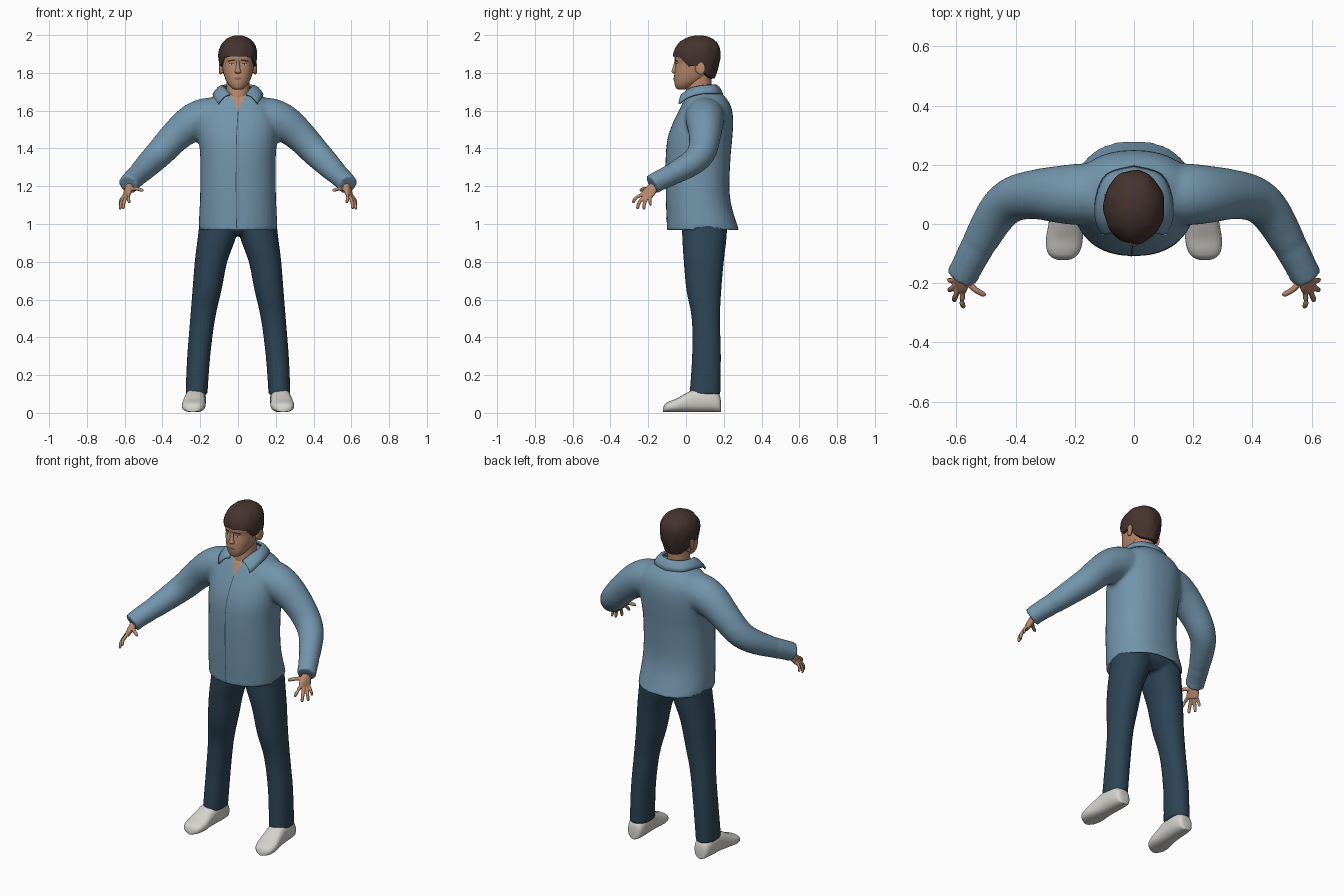
import bpy, bmesh, math
from mathutils import Vector
from mathutils.bvhtree import BVHTree

cube = bpy.data.objects.get("Cube")
if cube:
    bpy.data.objects.remove(cube, do_unlink=True)

X, Y, Z = Vector((1, 0, 0)), Vector((0, 1, 0)), Vector((0, 0, 1))


def material(name, *rgb):
    m = bpy.data.materials.new(name)
    m.use_nodes = True
    m.diffuse_color = (*rgb, 1)
    m.node_tree.nodes["Principled BSDF"].inputs["Base Color"].default_value = (*rgb, 1)
    return m


SHIRT = material("denim_blue", .17, .30, .41)
SEAM = material("seam_blue", .03, .06, .09)
PANTS = material("navy", .026, .058, .09)
SKIN = material("skin", .48, .25, .15)
LIPS = material("lip", .30, .13, .09)
HAIR = material("dark_brown", .06, .034, .028)
SHOE = material("off_white", .66, .65, .61)
EYE = material("eye_white", .6, .57, .53)


def spline(rows, k=4):
    """Catmull-Rom through rows of numbers."""
    rows = [Vector(r) for r in rows]
    out = []
    for i in range(len(rows) - 1):
        b, c = rows[i], rows[i + 1]
        a, d = rows[max(i - 1, 0)], rows[min(i + 2, len(rows) - 1)]
        for j in range(k):
            t = j / k
            out.append(.5 * (2 * b + (c - a) * t + (2 * a - 5 * b + 4 * c - d) * t ** 2
                             + (3 * b - a - 3 * c + d) * t ** 3))
    return out + [rows[-1]]


def ring(c, u, v, p=2.0, n=32):
    """Superellipse around c with half axes u and v."""
    pts = []
    for i in range(n):
        a = math.tau * i / n
        co, si = math.cos(a), math.sin(a)
        pts.append(c + u * math.copysign(abs(co) ** (2 / p), co)
                   + v * math.copysign(abs(si) ** (2 / p), si))
    return pts


def loft(bm, rings, side=1, caps=True, closed=True):
    rows = [[bm.verts.new((q.x * side, q.y, q.z)) for q in r] for r in rings]
    n = len(rows[0])
    for a, b in zip(rows, rows[1:]):
        for i in range(n if closed else n - 1):
            j = (i + 1) % n
            bm.faces.new((a[i], a[j], b[j], b[i]))
    if caps:
        bm.faces.new(rows[0])
        bm.faces.new(rows[-1])


def level_rings(rows, p=2.0):
    """Rows are z, x centre, front y, back y, half width."""
    return [ring(Vector((x, (f + b) / 2, z)), X * w, Y * (b - f) / 2, p)
            for z, x, f, b, w in spline(rows)]


def tube_rings(rows, n=20):
    """Rows are x, y, z, radius."""
    rows = spline(rows)
    out = []
    for i, r in enumerate(rows):
        d = (rows[min(i + 1, len(rows) - 1)] - rows[max(i - 1, 0)]).to_3d().normalized()
        u = d.cross(Y if abs(d.y) < .8 else X).normalized()
        out.append(ring(r.to_3d(), u * r[3], d.cross(u) * r[3], 2, n))
    return out


def finish(name, bm, mat, mirror=False, voxel=0, relax=0, thick=0):
    bmesh.ops.recalc_face_normals(bm, faces=bm.faces)
    me = bpy.data.meshes.new(name)
    bm.to_mesh(me)
    bm.free()
    me.materials.append(mat)
    me.shade_smooth()
    me.set_sharp_from_angle(angle=math.radians(55))
    ob = bpy.data.objects.new(name, me)
    bpy.context.scene.collection.objects.link(ob)
    if voxel:
        m = ob.modifiers.new("blend", 'REMESH')
        m.mode, m.voxel_size, m.use_smooth_shade = 'VOXEL', voxel, True
    if relax:
        m = ob.modifiers.new("relax", 'SMOOTH')
        m.factor, m.iterations = .5, relax
    if mirror:
        ob.modifiers.new("mirror", 'MIRROR')
    if thick:
        m = ob.modifiers.new("thickness", 'SOLIDIFY')
        m.thickness, m.offset = thick, 0
    return ob


def plate(name, mat, target, rows, lift=.003, tilt=0, mirror=False, nx=8):
    """Thin skin laid on the front of target; rows are z, x0, x1."""
    bpy.context.view_layer.update()
    tree = BVHTree.FromObject(target, bpy.context.evaluated_depsgraph_get())
    mid = sum(r[1] + r[2] for r in rows) / len(rows) / 2
    grid = []
    for z, x0, x1 in spline(rows, 6):
        line = []
        for i in range(nx + 1):
            x = x0 + (x1 - x0) * i / nx
            zz = z + tilt * (x - mid)
            hit = tree.ray_cast(Vector((x, -1, zz)), Y)[0]
            line.append(Vector((x, (hit.y if hit else 0) - lift, zz)))
        grid.append(line)
    bm = bmesh.new()
    loft(bm, grid, caps=False, closed=False)
    return finish(name, bm, mat, mirror)


# Shirt: torso and sleeves blended into one skin
bm = bmesh.new()
loft(bm, level_rings([
    (1.02, 0, -.05, .21, .17), (.985, 0, -.075, .25, .19), (.962, 0, -.10, .283, .207),
    (1.0, 0, -.102, .27, .208), (1.1, 0, -.106, .24, .203), (1.2, 0, -.108, .23, .2),
    (1.35, 0, -.108, .236, .2), (1.45, 0, -.098, .245, .208), (1.53, 0, -.072, .25, .21),
    (1.6, 0, -.038, .245, .2), (1.65, 0, -.012, .225, .17), (1.685, 0, .01, .195, .115),
    (1.71, 0, .02, .165, .075)], 2.25))
for s in (1, -1):
    loft(bm, tube_rings([
        (.1, .1, 1.565, .105), (.18, .1, 1.56, .105), (.25, .1, 1.53, .098),
        (.33, .1, 1.465, .085), (.405, .085, 1.385, .077), (.46, .04, 1.33, .07),
        (.52, -.06, 1.27, .06), (.565, -.145, 1.228, .054), (.582, -.18, 1.208, .056)]), s)
shirt = finish("shirt", bm, SHIRT, voxel=.011, relax=7)

# Open neck and front seam
plate("open_neck", SKIN, shirt, [(1.595, 0, .001), (1.64, -.02, .02), (1.69, -.045, .045)])
plate("front_seam", SEAM, shirt, [(.975, -.01, -.006), (1.2, -.012, -.008),
                                  (1.45, -.01, -.006), (1.6, -.001, .003)], .002, nx=1)

# Folded collar, from the front tip round to the nape
inner = spline([(.042, -.018, 1.685), (.066, .025, 1.715), (.08, .08, 1.728),
                (.058, .135, 1.733), (0, .155, 1.733)])
outer = spline([(.105, -.036, 1.637), (.127, .015, 1.672), (.125, .09, 1.69),
                (.09, .165, 1.69), (0, .192, 1.685)])
bm = bmesh.new()
loft(bm, [[a.lerp(b, t) + Z * .012 * math.sin(math.pi * t) for t in (0, .25, .5, .75, 1)]
          for a, b in zip(inner, outer)], caps=False, closed=False)
finish("collar", bm, SHIRT, mirror=True, thick=.012)

# Trousers
bm = bmesh.new()
for s in (1, -1):
    loft(bm, level_rings([
        (.095, .22, .018, .182, .058), (.3, .208, .032, .185, .061), (.5, .187, .03, .18, .066),
        (.65, .164, .002, .187, .077), (.8, .143, -.012, .2, .086),
        (.93, .112, -.02, .215, .101), (1.04, .1, -.02, .22, .1)], 2.2), s)
loft(bm, level_rings([(.94, 0, .02, .18, .15), (.98, 0, -.015, .215, .19),
                      (1.04, 0, -.02, .22, .19)], 2.3))
finish("trousers", bm, PANTS, voxel=.01, relax=4)

# Shoes: rows are y, x centre, half width, height
bm = bmesh.new()
loft(bm, [ring(Vector((x, y, h / 2 + .004)), X * w, Z * h / 2, 2.5) for y, x, w, h in spline([
    (.186, .222, .02, .05), (.175, .222, .042, .095), (.13, .223, .053, .125),
    (.05, .227, .055, .122), (.0, .231, .058, .1), (-.05, .235, .062, .072),
    (-.09, .238, .056, .056), (-.112, .239, .04, .042), (-.122, .239, .015, .02)])])
finish("shoes", bm, SHOE, mirror=True)

# Hands: flattened palm, four fingers and a thumb
bm = bmesh.new()
wide = Vector((-.4, -.88, .2)).normalized()
flat = wide.cross(Vector((.2, -.6, -.75))).normalized()
loft(bm, [ring(Vector(r[:3]), wide * r[3], flat * r[4], 2.3) for r in spline([
    (.562, -.135, 1.225, .026, .022), (.575, -.17, 1.2, .028, .019),
    (.584, -.195, 1.17, .037, .017), (.591, -.21, 1.145, .035, .012)])])
for a, b, r in (((.576, -.236, 1.156), (.576, -.283, 1.112), .0095),
                ((.588, -.22, 1.148), (.609, -.26, 1.08), .0098),
                ((.597, -.203, 1.145), (.626, -.224, 1.078), .0095),
                ((.602, -.185, 1.15), (.627, -.188, 1.098), .0085),
                ((.566, -.185, 1.188), (.503, -.243, 1.178), .0105)):
    a, b = Vector(a), Vector(b)
    root = a.lerp(Vector((.58, -.18, 1.18)), .35)
    bend = a.lerp(b, .5) + Vector((.005, -.005, .004))
    loft(bm, tube_rings([(*root, r), (*bend, r), (*a.lerp(b, .92), r * .85), (*b, r * .4)], 12))
finish("hands", bm, SKIN, mirror=True, voxel=.004, relax=3)

# Neck and head
bm = bmesh.new()
loft(bm, level_rings([(1.6, 0, .0, .15, .075), (1.68, 0, -.002, .138, .064),
                      (1.74, 0, .005, .135, .06), (1.82, 0, .01, .14, .06)]))
finish("neck", bm, SKIN)
bm = bmesh.new()
loft(bm, level_rings([
    (1.712, 0, -.04, .0, .018), (1.72, 0, -.053, .025, .034), (1.745, 0, -.061, .07, .056),
    (1.775, 0, -.063, .115, .07), (1.81, 0, -.06, .135, .08), (1.85, 0, -.055, .15, .086),
    (1.88, 0, -.06, .155, .089), (1.93, 0, -.05, .155, .085), (1.97, 0, -.01, .12, .055)], 2.2))
head = finish("head", bm, SKIN)
bm = bmesh.new()
loft(bm, level_rings([(1.796, 0, -.064, -.05, .01), (1.806, 0, -.077, -.045, .017),
                      (1.825, 0, -.071, -.045, .011), (1.865, 0, -.06, -.045, .007)]))
finish("nose", bm, SKIN)
bm = bmesh.new()
loft(bm, [ring(Vector((.09 + .01 * t, .073 + .01 * t, 1.825)), Y * .022 * w, Z * .034 * w)
          for t, w in ((-1, .7), (-.3, .9), (.5, 1), (.9, .85), (1, .5))])
finish("ears", bm, SKIN, mirror=True)

# Face details
plate("eyes", EYE, head, [(1.841, .033, .037), (1.845, .023, .047), (1.849, .026, .044)],
      .002, mirror=True)
plate("irises", HAIR, head, [(1.841, .031, .037), (1.849, .03, .038)], .0035, mirror=True)
plate("lids", HAIR, head, [(1.849, .021, .049), (1.852, .024, .046)], .003, -.1, True)
plate("eyebrows", HAIR, head, [(1.862, .014, .056), (1.87, .017, .05)], .004, -.18, True)
plate("mouth", LIPS, head, [(1.763, -.01, .01), (1.769, -.022, .022), (1.776, -.012, .012)])
plate("mouth_line", HAIR, head, [(1.769, -.023, .023), (1.771, -.023, .023)], .004)

# Hair: cap whose lower edge drops from forehead to sideburns and nape
edge = [1.888, 1.888, 1.88, 1.835, 1.84, 1.80, 1.775, 1.77, 1.77]
N, STEPS = 48, 14
rings = []
for k in range(-1, STEPS):
    row = []
    for i in range(N):
        a = math.tau * i / N
        f = min(a, math.tau - a) / math.pi * (len(edge) - 1)
        j = min(int(f), len(edge) - 2)
        low = edge[j] + (edge[j + 1] - edge[j]) * (f - j)
        z = low + (1.998 - low) * math.sin(max(k, 0) / STEPS * math.pi / 2)
        if z > 1.89:
            r = max(0, 1 - ((z - 1.89) / .109) ** 2.3) ** .5
        else:
            r = 1 - 6 * (1.89 - z) ** 1.5
        r *= 1 + .014 * math.sin(7 * a + 30 * z) + .01 * math.sin(11 * a - 40 * z)
        if k < 0:
            r *= .8
        shift = .012 * max(0, (z - 1.89) / .109)
        row.append(Vector((.103 * r * math.sin(a), .057 + shift - .125 * r * math.cos(a), z)))
    rings.append(row)
bm = bmesh.new()
loft(bm, rings)
finish("hair", bm, HAIR)
